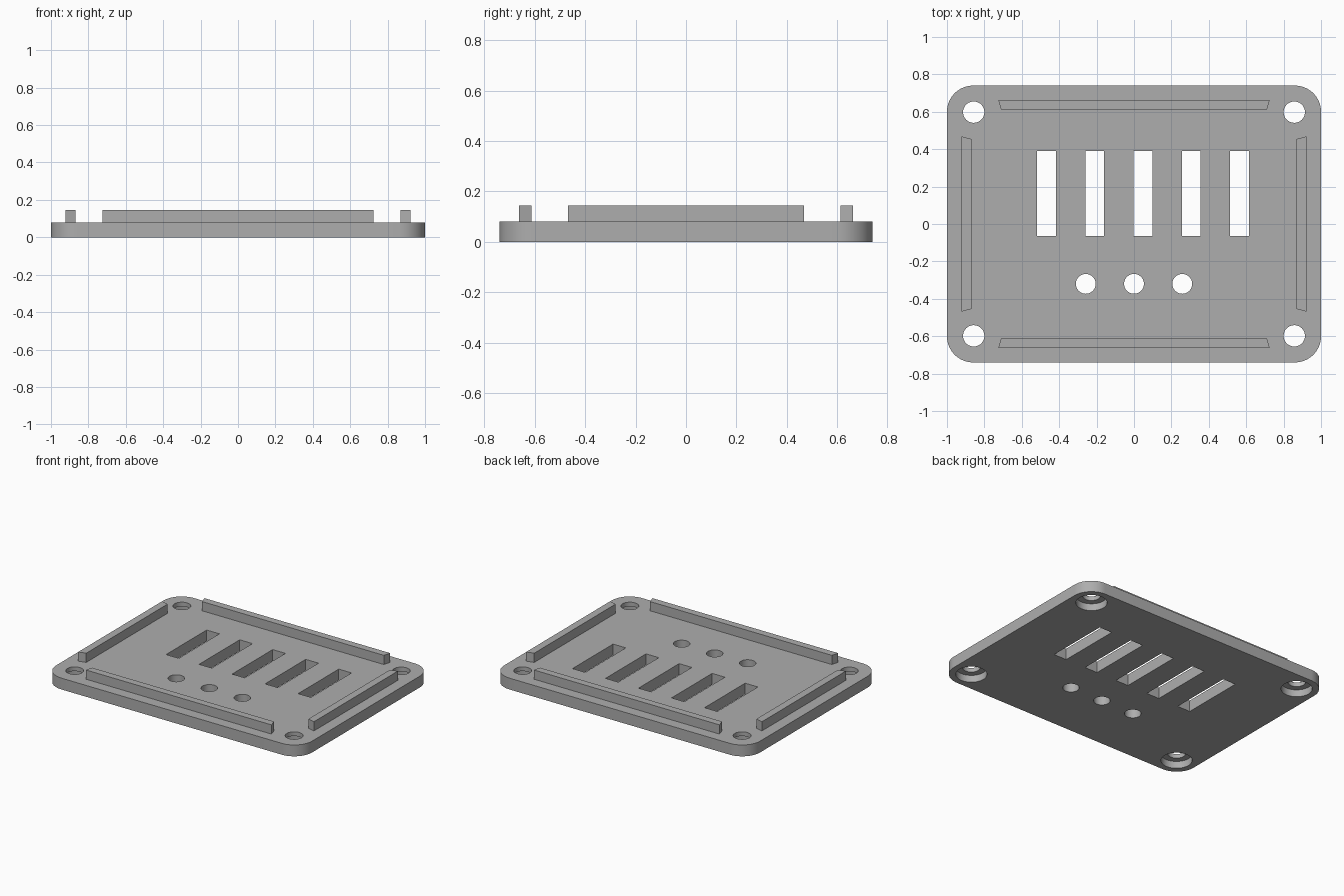
import bpy
import bmesh
from math import cos, sin, pi, radians

cube = bpy.data.objects.get("Cube")
if cube:
    bpy.data.objects.remove(cube, do_unlink=True)

HALF_X, HALF_Y, PLATE_TOP, RIB_TOP = 1.0, 0.74, 0.08, 0.145
CORNER = 0.14

grey = bpy.data.materials.new("plain grey")
grey.use_nodes = True
colour = (0.42, 0.42, 0.42, 1)
grey.diffuse_color = colour
grey.node_tree.nodes["Principled BSDF"].inputs["Base Color"].default_value = colour


def prism(name, outline, z0, z1):
    """Extrude a flat outline between two heights."""
    bm = bmesh.new()
    base = bm.faces.new([bm.verts.new((x, y, z0)) for x, y in outline])
    walls = bmesh.ops.extrude_face_region(bm, geom=[base])
    for v in walls["geom"]:
        if isinstance(v, bmesh.types.BMVert):
            v.co.z = z1
    bmesh.ops.recalc_face_normals(bm, faces=bm.faces[:])
    mesh = bpy.data.meshes.new(name)
    bm.to_mesh(mesh)
    bm.free()
    mesh.materials.append(grey)
    obj = bpy.data.objects.new(name, mesh)
    bpy.context.collection.objects.link(obj)
    return obj


def arc(cx, cy, r, start, sweep, steps):
    angles = [start + sweep * i / steps for i in range(steps + 1)]
    return [(cx + r * cos(a), cy + r * sin(a)) for a in angles]


def circle(cx, cy, r):
    return arc(cx, cy, r, 0, 2 * pi, 48)[:-1]


def cut(target, outline, z0, z1):
    """Subtract a prism from the target and discard the cutter."""
    cutter = prism("cutter", outline, z0, z1)
    cutter.hide_render = True
    mod = target.modifiers.new("cut", "BOOLEAN")
    mod.operation = "DIFFERENCE"
    mod.solver = "EXACT"
    mod.object = cutter
    bpy.context.view_layer.objects.active = target
    bpy.ops.object.modifier_apply(modifier=mod.name)
    bpy.data.objects.remove(cutter, do_unlink=True)


# Base plate with rounded corners
signs = [(1, 1), (-1, 1), (-1, -1), (1, -1)]
outline = []
for i, (sx, sy) in enumerate(signs):
    outline += arc(sx * (HALF_X - CORNER), sy * (HALF_Y - CORNER), CORNER,
                   i * pi / 2, pi / 2, 16)
plate = prism("base_plate", outline, 0, PLATE_TOP)

# Corner screw holes, counterbored from below
for sx, sy in signs:
    x, y = sx * 0.857, sy * 0.598
    cut(plate, circle(x, y, 0.1), -0.1, 0.05)
    cut(plate, circle(x, y, 0.057), -0.1, 0.2)

# Row of rectangular slots
for i in range(5):
    x = -0.468 + 0.258 * i
    cut(plate, [(x - 0.05, -0.063), (x + 0.05, -0.063),
                (x + 0.05, 0.39), (x - 0.05, 0.39)], -0.1, 0.2)

# Row of round holes
for i in (-1, 0, 1):
    cut(plate, circle(i * 0.258, -0.32, 0.053), -0.1, 0.2)

bpy.ops.object.select_all(action="DESELECT")
plate.select_set(True)
bpy.context.view_layer.objects.active = plate
bpy.ops.object.shade_smooth_by_angle(angle=radians(30))

# Raised locating ribs with slanted ends, wider on the outer edge
for s, long_name, short_name in ((1, "back_rib", "left_rib"),
                                 (-1, "front_rib", "right_rib")):
    prism(long_name, [(-0.725, s * 0.663), (0.725, s * 0.663),
                      (0.711, s * 0.612), (-0.711, s * 0.612)],
          PLATE_TOP, RIB_TOP)
    prism(short_name, [(s * 0.921, -0.468), (s * 0.921, 0.468),
                       (s * 0.868, 0.454), (s * 0.868, -0.454)],
          PLATE_TOP, RIB_TOP)
